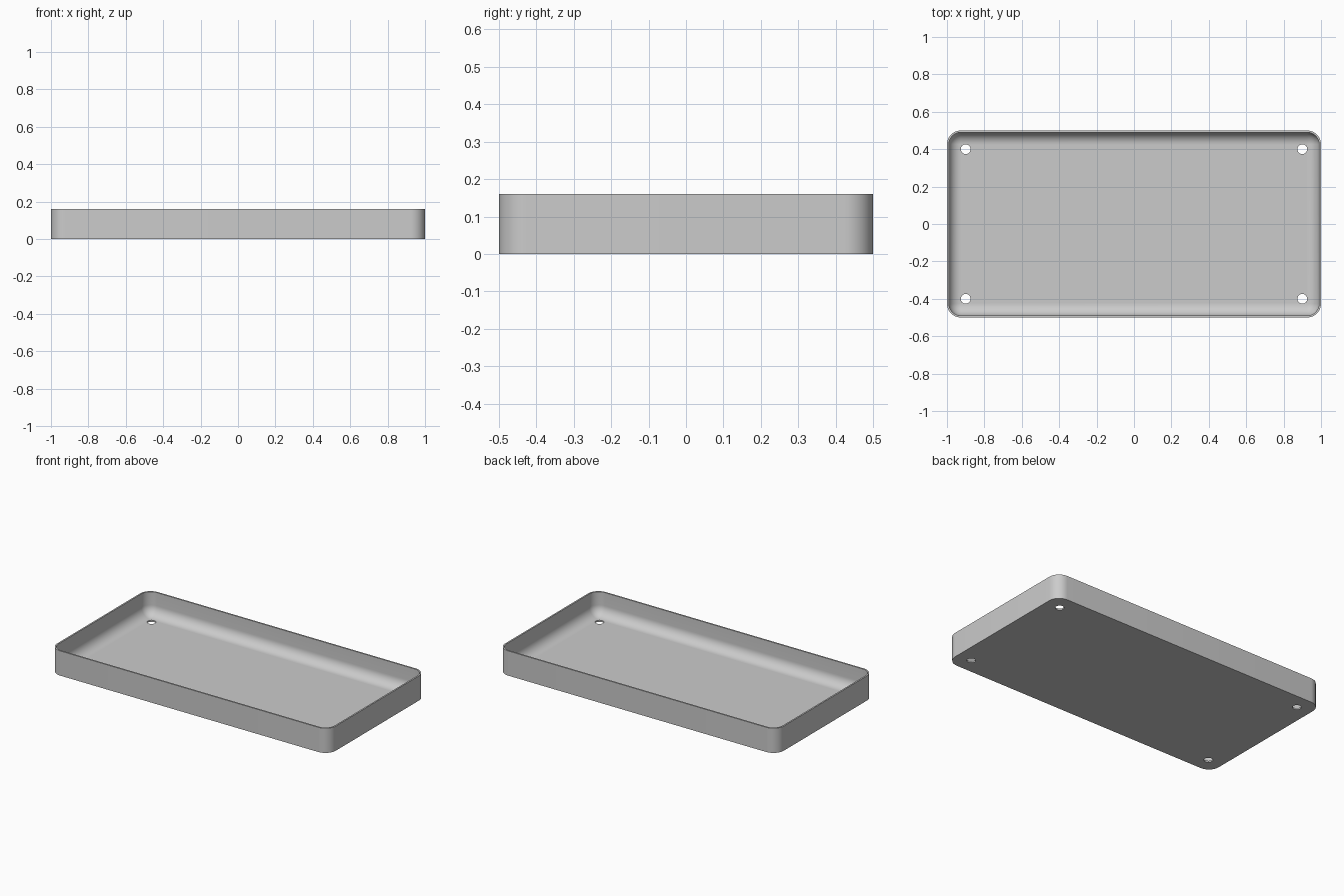
import bpy, bmesh, math

cube = bpy.data.objects.get("Cube")
if cube:
    bpy.data.objects.remove(cube, do_unlink=True)

LENGTH, WIDTH, HEIGHT = 2.0, 1.0, 0.16
WALL = 0.01
CORNER = 0.075
FILLET = CORNER - WALL
STEPS = 12

grey = bpy.data.materials.new("plain grey")
grey.use_nodes = True
colour = (0.6, 0.6, 0.6, 1)
grey.diffuse_color = colour
grey.node_tree.nodes["Principled BSDF"].inputs["Base Color"].default_value = colour


def rounded_loop(bm, inset, z):
    """Ring of vertices around a rounded rectangle, moved inward by inset."""
    radius = max(CORNER - inset, 0.0005)
    cx, cy = LENGTH / 2 - inset - radius, WIDTH / 2 - inset - radius
    ring = []
    for quarter, (sx, sy) in enumerate([(1, 1), (-1, 1), (-1, -1), (1, -1)]):
        for i in range(STEPS + 1):
            a = (quarter + i / STEPS) * math.pi / 2
            ring.append(bm.verts.new((sx * cx + radius * math.cos(a),
                                      sy * cy + radius * math.sin(a), z)))
    return ring


# Tray shell: outer wall, rim, inner wall, then the rounded foot of the wall
profile = [(0, 0), (0, HEIGHT), (WALL, HEIGHT)]
for i in range(STEPS + 1):
    a = i / STEPS * math.pi / 2
    profile.append((WALL + FILLET * (1 - math.cos(a)),
                    WALL + FILLET * (1 - math.sin(a))))

bm = bmesh.new()
rings = [rounded_loop(bm, inset, z) for inset, z in profile]
for low, high in zip(rings, rings[1:]):
    for i in range(len(low)):
        j = (i + 1) % len(low)
        bm.faces.new((low[i], low[j], high[j], high[i]))
bm.faces.new(rings[0][::-1])
bm.faces.new(rings[-1])
bmesh.ops.remove_doubles(bm, verts=bm.verts, dist=0.0001)
bmesh.ops.recalc_face_normals(bm, faces=bm.faces)
mesh = bpy.data.meshes.new("tray")
bm.to_mesh(mesh)
bm.free()
mesh.materials.append(grey)
tray = bpy.data.objects.new("tray", mesh)
bpy.context.collection.objects.link(tray)

# Four screw holes through the floor
bpy.context.view_layer.objects.active = tray
for x in (-0.9, 0.9):
    for y in (-0.4, 0.4):
        bpy.ops.mesh.primitive_cylinder_add(vertices=32, radius=0.026,
                                            depth=0.1, location=(x, y, 0.01))
        cutter = bpy.context.object
        cutter.name = "hole_cutter"
        cutter.hide_render = True
        cutter.data.materials.append(grey)
        bpy.context.view_layer.objects.active = tray
        cut = tray.modifiers.new("screw_hole", 'BOOLEAN')
        cut.operation, cut.solver, cut.object = 'DIFFERENCE', 'EXACT', cutter
        bpy.ops.object.modifier_apply(modifier=cut.name)
        bpy.data.objects.remove(cutter, do_unlink=True)

# Smooth the curved surfaces and keep the rim and base edges crisp
bpy.ops.object.select_all(action='DESELECT')
tray.select_set(True)
bpy.ops.object.shade_smooth_by_angle(angle=math.radians(35))
